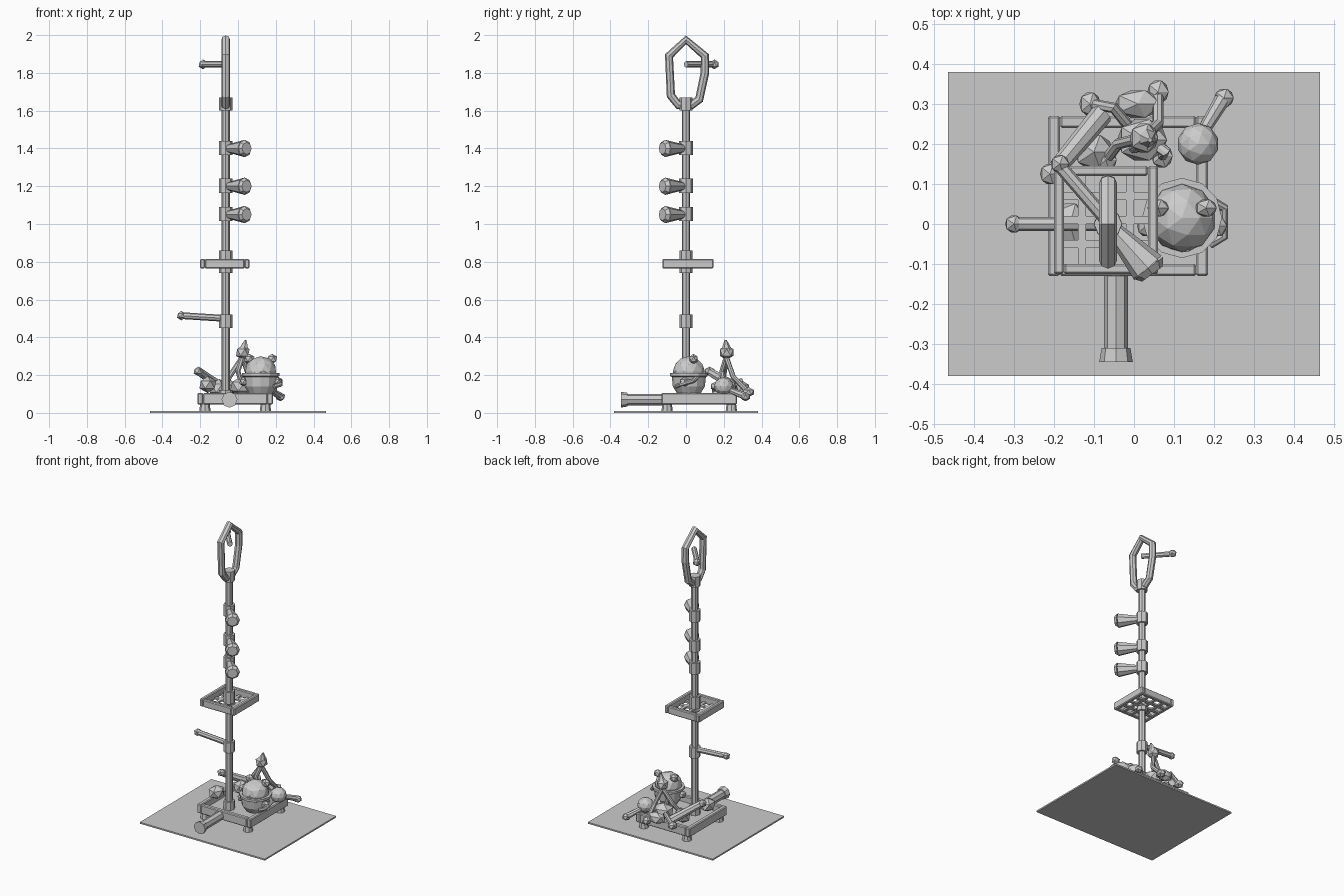
import bpy
import bmesh
import math
from mathutils import Vector, Matrix

default_cube = bpy.data.objects.get("Cube")
if default_cube:
    bpy.data.objects.remove(default_cube, do_unlink=True)

POLE_X = -0.065


def finish(mesh_builder, name):
    """Turn a bmesh into a flat-shaded object in the scene."""
    bmesh.ops.recalc_face_normals(mesh_builder, faces=mesh_builder.faces)
    mesh = bpy.data.meshes.new(name)
    mesh_builder.to_mesh(mesh)
    mesh_builder.free()
    part = bpy.data.objects.new(name, mesh)
    bpy.context.collection.objects.link(part)
    return part


def add_bevel(part, width):
    modifier = part.modifiers.new("soft_edges", 'BEVEL')
    modifier.width = width
    modifier.segments = 1


def add_box(builder, center, size):
    placement = Matrix.Translation(center) @ Matrix.Diagonal((*size, 1))
    bmesh.ops.create_cube(builder, size=1, matrix=placement)


def add_rod(builder, start, end, start_radius, end_radius=None, sides=8):
    start, end = Vector(start), Vector(end)
    direction = end - start
    turn = direction.to_track_quat('Z', 'Y').to_matrix().to_4x4()
    bmesh.ops.create_cone(
        builder, cap_ends=True, segments=sides,
        radius1=start_radius, radius2=end_radius or start_radius,
        depth=direction.length,
        matrix=Matrix.Translation((start + end) / 2) @ turn)


def add_ball(builder, center, radii, detail=1):
    placement = Matrix.Translation(center) @ Matrix.Diagonal((*radii, 1))
    bmesh.ops.create_icosphere(builder, subdivisions=detail, radius=1, matrix=placement)


def box(name, center, size, bevel=0.0):
    builder = bmesh.new()
    add_box(builder, center, size)
    part = finish(builder, name)
    if bevel:
        add_bevel(part, bevel)
    return part


def rod(name, start, end, start_radius, end_radius=None, sides=8):
    builder = bmesh.new()
    add_rod(builder, start, end, start_radius, end_radius, sides)
    return finish(builder, name)


def ball(name, center, radii, detail=1):
    builder = bmesh.new()
    add_ball(builder, center, radii, detail)
    return finish(builder, name)


def lathe(name, center, profile, sides=12):
    """Revolve (radius, height) pairs about an upright axis."""
    builder = bmesh.new()
    points = [builder.verts.new((radius, 0, height)) for radius, height in profile]
    edges = [builder.edges.new(pair) for pair in zip(points, points[1:])]
    bmesh.ops.spin(builder, geom=points + edges, axis=(0, 0, 1), cent=(0, 0, 0),
                   angle=math.tau, steps=sides)
    bmesh.ops.remove_doubles(builder, verts=builder.verts, dist=0.001)
    bmesh.ops.translate(builder, verts=builder.verts, vec=center)
    return finish(builder, name)


def tube(name, path, radius, closed=False):
    """Low-poly tube along a path."""
    curve = bpy.data.curves.new(name, 'CURVE')
    curve.dimensions = '3D'
    curve.bevel_depth = radius
    curve.bevel_resolution = 2
    curve.use_fill_caps = True
    spline = curve.splines.new('POLY')
    spline.points.add(len(path) - 1)
    for point, place in zip(spline.points, path):
        point.co = (*place, 1)
    spline.use_cyclic_u = closed
    spline.use_smooth = False
    part = bpy.data.objects.new(name, curve)
    bpy.context.collection.objects.link(part)
    return part


def frame(name, center, width, depth, height, wall):
    """Square rim made of four bars."""
    builder = bmesh.new()
    middle = Vector(center)
    for side in (-1, 1):
        across = Vector((side * (width - wall) / 2, 0, 0))
        along = Vector((0, side * (depth - wall) / 2, 0))
        add_box(builder, middle + across, (wall, depth, height))
        add_box(builder, middle + along, (width - 2 * wall, wall, height))
    add_bevel(finish(builder, name), 0.005)


# Ground sheet
box("ground_sheet", (0, 0, 0.005), (0.93, 0.76, 0.01))

# Base tray with feet and a thick front grip
base_x, base_y = -0.015, 0.07
frame("base_rim", (base_x, base_y, 0.075), 0.4, 0.4, 0.06, 0.03)
box("base_floor", (base_x, base_y, 0.055), (0.37, 0.37, 0.02))
for side_name, side in (("right", -1), ("left", 1)):
    for end_name, end in (("front", -1), ("back", 1)):
        x, y = base_x + side * 0.16, base_y + end * 0.17
        rod(f"foot_{end_name}_{side_name}", (x, y, 0.01), (x, y, 0.05), 0.03, 0.025)
rod("front_grip", (-0.045, -0.12, 0.07), (-0.045, -0.32, 0.07), 0.03)
rod("front_grip_cap", (-0.045, -0.31, 0.07), (-0.045, -0.345, 0.07), 0.036, 0.042)

# Pole with its collars
rod("pole", (POLE_X, 0, 0.06), (POLE_X, 0, 1.65), 0.022)
collars = {"pole_foot": (0.06, 0.12), "arm": (0.45, 0.52), "tray_lower": (0.74, 0.77),
           "tray_upper": (0.78, 0.86), "ring": (1.6, 1.67)}
for collar_name, (bottom, top) in collars.items():
    rod(f"{collar_name}_collar", (POLE_X, 0, bottom), (POLE_X, 0, top), 0.035)

# Side arm
rod("side_arm", (POLE_X, 0, 0.5), (-0.3, 0, 0.515), 0.018)
ball("side_arm_tip", (-0.3, 0, 0.515), (0.025, 0.025, 0.025))

# Middle tray with open lattice floor
tray_y = 0.01
frame("tray_rim", (-0.07, tray_y, 0.79), 0.26, 0.27, 0.05, 0.025)
lattice = bmesh.new()
for offset in (-0.06, 0, 0.06):
    add_box(lattice, (-0.07 + offset, tray_y, 0.775), (0.02, 0.25, 0.012))
    add_box(lattice, (-0.07, tray_y + offset, 0.775), (0.24, 0.02, 0.012))
finish(lattice, "tray_lattice")

# Three flared pegs on collars
for number, height in enumerate((1.05, 1.2, 1.4), start=1):
    rod(f"peg_collar_{number}", (POLE_X, 0, height - 0.035), (POLE_X, 0, height + 0.04), 0.036)
    rod(f"peg_{number}", (POLE_X, 0, height), (0.035, -0.11, height), 0.018, 0.046)
    rod(f"peg_cap_{number}", (0.035, -0.11, height), (0.046, -0.125, height), 0.046, 0.032)

# Pointed ring at the top, with a small peg
ring_outline = ((0, 1.975), (0.1, 1.89), (0.1, 1.8), (0.07, 1.66), (0.03, 1.63),
                (-0.04, 1.63), (-0.08, 1.68), (-0.09, 1.89))
tube("top_ring", [(POLE_X, y, z) for y, z in ring_outline], 0.023, closed=True)
rod("top_peg", (-0.06, 0, 1.845), (-0.185, 0.145, 1.845), 0.017)
ball("top_peg_tip", (-0.185, 0.15, 1.845), (0.026, 0.026, 0.026))

# Toy animal sitting in a cup
toy_x, toy_y = 0.12, 0.015
lathe("toy_cup", (toy_x, toy_y, 0.1),
      ((0, 0), (0.06, 0), (0.085, 0.04), (0.09, 0.09), (0.1, 0.095), (0.1, 0.11),
       (0.08, 0.11), (0.07, 0.07), (0, 0.06)))
ball("toy_head", (toy_x, toy_y, 0.22), (0.085, 0.085, 0.08), 2)
ball("toy_snout", (toy_x, toy_y - 0.05, 0.21), (0.055, 0.04, 0.03))
for side_name, side in (("right", -1), ("left", 1)):
    ball(f"toy_ear_{side_name}", (toy_x + side * 0.06, toy_y + 0.025, 0.285),
         (0.03, 0.025, 0.028))
    ball(f"toy_paw_{side_name}", (toy_x + side * 0.09, toy_y - 0.02, 0.165),
         (0.025, 0.03, 0.025))
tube("cup_handle", [(0.19, 0.06, 0.19), (0.225, 0.04, 0.17), (0.225, -0.03, 0.15),
                    (0.19, -0.05, 0.14)], 0.012)

# Rattle hanging over the back left corner
ball("rattle_head", (0.16, 0.2, 0.14), (0.052, 0.052, 0.048), 2)
rod("rattle_stick", (0.16, 0.21, 0.13), (0.22, 0.31, 0.09), 0.014, 0.02)
ball("rattle_tip", (0.225, 0.315, 0.085), (0.027, 0.027, 0.024))

# Long club leaning out over the right edge
rod("club_handle", (-0.2, 0.13, 0.215), (-0.08, 0.275, 0.13), 0.022, 0.028)
ball("club_tip", (-0.21, 0.125, 0.22), (0.028, 0.03, 0.025))
ball("loose_ball_front", (-0.16, 0.0, 0.15), (0.05, 0.06, 0.045))
ball("loose_ball_back", (-0.1, 0.18, 0.13), (0.055, 0.05, 0.05))

# Slumped doll with long limbs
ball("doll_body", (0.02, 0.21, 0.14), (0.07, 0.06, 0.055))
ball("doll_head", (0.025, 0.215, 0.32), (0.04, 0.042, 0.04))
rod("doll_hat", (0.03, 0.215, 0.33), (0.04, 0.21, 0.385), 0.03, 0.006, 6)
limbs = {
    "neck": [(0.02, 0.2, 0.15), (0.0, 0.19, 0.22), (0.025, 0.215, 0.3)],
    "arm_left": [(0.025, 0.215, 0.29), (0.06, 0.25, 0.19), (0.06, 0.33, 0.11)],
    "arm_right": [(0.02, 0.215, 0.29), (-0.04, 0.2, 0.2), (-0.07, 0.16, 0.14)],
    "leg_left": [(0.05, 0.2, 0.14), (0.08, 0.18, 0.18), (0.07, 0.17, 0.1)],
    "leg_right": [(-0.01, 0.24, 0.13), (-0.05, 0.29, 0.17), (-0.11, 0.3, 0.11)],
}
for limb_name, path in limbs.items():
    tube(f"doll_{limb_name}", path, 0.014)
    if limb_name != "neck":
        ball(f"doll_{limb_name}_end", path[-1], (0.03, 0.034, 0.027))
ball("doll_scarf", (0.01, 0.3, 0.13), (0.065, 0.04, 0.04))
